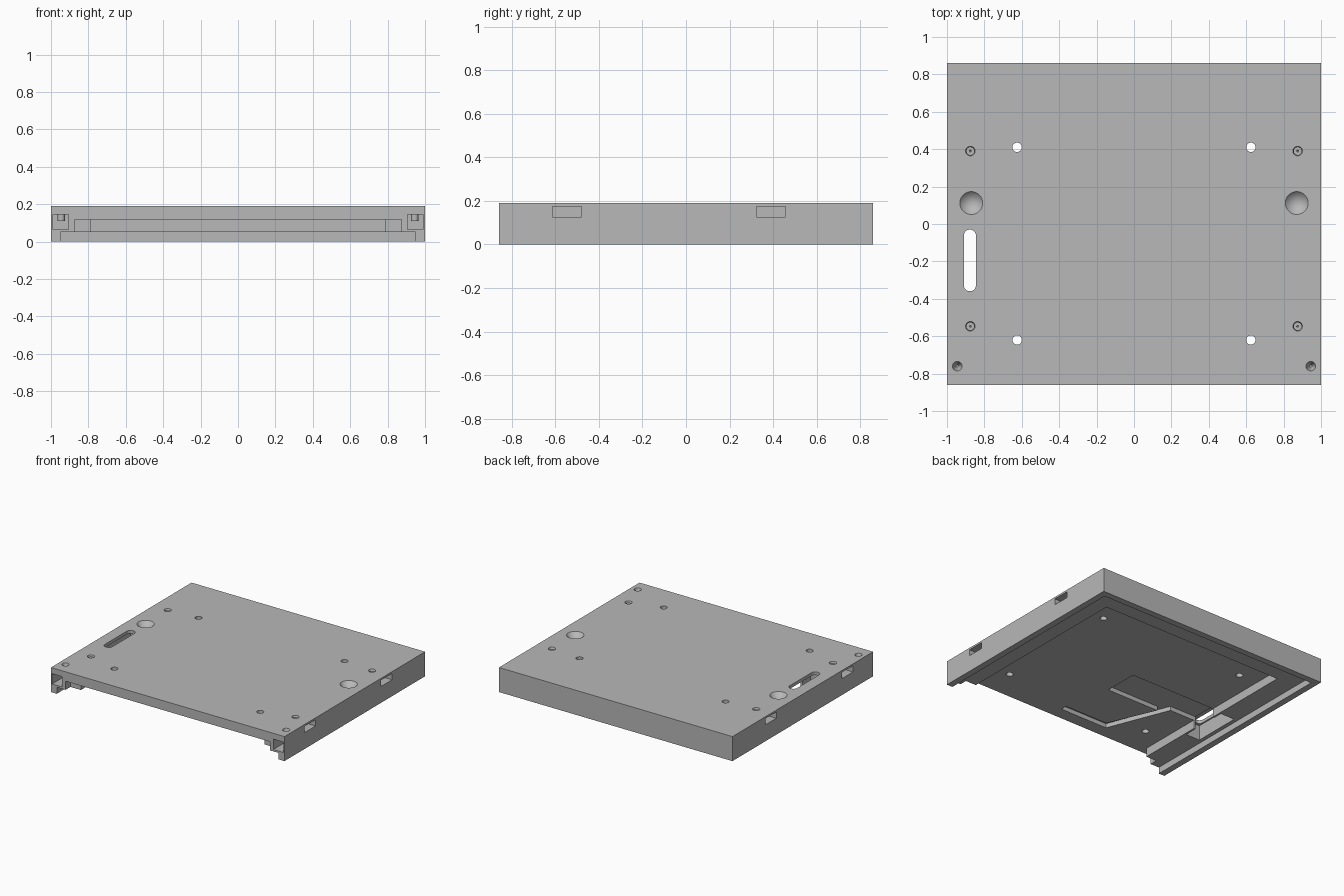
import bpy, bmesh

if "Cube" in bpy.data.objects:
    bpy.data.objects.remove(bpy.data.objects["Cube"])

grey = bpy.data.materials.new("plain grey")
grey.use_nodes = True
colour = (0.48, 0.48, 0.48, 1)
grey.diffuse_color = colour
grey.node_tree.nodes["Principled BSDF"].inputs["Base Color"].default_value = colour


def finish(name, bm):
    bmesh.ops.recalc_face_normals(bm, faces=bm.faces)
    mesh = bpy.data.meshes.new(name)
    bm.to_mesh(mesh)
    bm.free()
    mesh.materials.append(grey)
    ob = bpy.data.objects.new(name, mesh)
    bpy.context.collection.objects.link(ob)
    return ob


def box(name, x0, x1, y0, y1, z0, z1):
    return prism(name, [(x0, y0), (x1, y0), (x1, y1), (x0, y1)], z0, z1)


def prism(name, outline, z0, z1):
    bm = bmesh.new()
    face = bm.faces.new([bm.verts.new((x, y, z0)) for x, y in outline])
    out = bmesh.ops.extrude_face_region(bm, geom=[face])
    for v in out["geom"]:
        if isinstance(v, bmesh.types.BMVert):
            v.co.z = z1
    return finish(name, bm)


def cone(name, x, y, z0, z1, r0, r1, sides=32):
    bm = bmesh.new()
    bmesh.ops.create_cone(bm, cap_ends=True, segments=sides, radius1=r0, radius2=r1, depth=z1 - z0)
    bmesh.ops.translate(bm, verts=bm.verts, vec=(x, y, (z0 + z1) / 2))
    return finish(name, bm)


TOP = 0.19
tray = box("tray", -1, 1, -0.86, 0.86, 0, TOP)


def apply(tool, operation="DIFFERENCE"):
    tool.hide_render = True
    mod = tray.modifiers.new("shape", "BOOLEAN")
    mod.operation, mod.solver, mod.object = operation, "EXACT", tool
    graph = bpy.context.evaluated_depsgraph_get()
    mesh = bpy.data.meshes.new_from_object(tray.evaluated_get(graph))
    tray.modifiers.clear()
    tray.data = mesh
    bpy.data.objects.remove(tool)


# Underside: cover recess, main cavity and wider mouth, all open at the front
apply(box("cover_recess", -0.95, 0.95, -1, 0.81, -0.1, 0.05))
apply(box("cavity", -0.785, 0.785, -1, 0.634, -0.05, 0.117))
apply(box("mouth", -0.875, 0.875, -1, -0.8, -0.06, 0.117))

# Circuit pocket joined to the bent wire channel
apply(prism("wire_pocket", [
    (-0.05, -0.07), (-0.05, -0.34), (-0.5, -0.34), (-0.34, -0.71), (0.03, -0.71),
    (0.03, -0.76), (-0.38, -0.76), (-0.57, -0.28), (-0.84, -0.28), (-0.84, -0.07)],
    0.03, 0.15))

# Switch pocket and its rounded slot through the top
apply(box("switch_pocket", -0.92, -0.8, -0.38, 0.0, 0.02, 0.165))
apply(box("slot_middle", -0.91, -0.845, -0.327, -0.062, 0.1, 0.3))
for y in (-0.327, -0.062):
    apply(cone("slot_end", -0.8775, y, 0.09, 0.31, 0.0325, 0.0325))

# Through holes
for x in (-0.625, 0.625):
    for y in (-0.62, 0.41):
        apply(cone("through_hole", x, y, 0.05, 0.3, 0.025, 0.025))

for s in (-1, 1):
    # Front nut pocket with a hanging boss
    a, b = sorted((s * 0.99, s * 0.905))
    apply(box("front_pocket", a, b, -1, -0.68, 0.065, 0.145))
    apply(cone("boss", s * 0.945, -0.76, 0.11, 0.16, 0.019, 0.019), "UNION")
    apply(cone("front_dimple", s * 0.945, -0.76, 0.125, TOP + 0.001, 0.006, 0.026))
    # Side nut slots with tapered holes above
    for y in (-0.547, 0.39):
        a, b = sorted((s * 1.1, s * 0.81))
        apply(box("side_slot", a, b, y - 0.067, y + 0.067, 0.127, 0.175))
        apply(cone("side_dimple", s * 0.875, y, 0.11, TOP + 0.001, 0, 0.026))
    # Large conical sockets
    apply(cone("socket", s * 0.87, 0.112, 0.12, TOP + 0.001, 0, 0.062, 48))

tray.data.materials.clear()
tray.data.materials.append(grey)
tray.data.polygons.foreach_set("material_index", [0] * len(tray.data.polygons))
bpy.ops.object.select_all(action="DESELECT")
tray.select_set(True)
bpy.context.view_layer.objects.active = tray
bpy.ops.object.shade_smooth_by_angle(angle=0.5)
